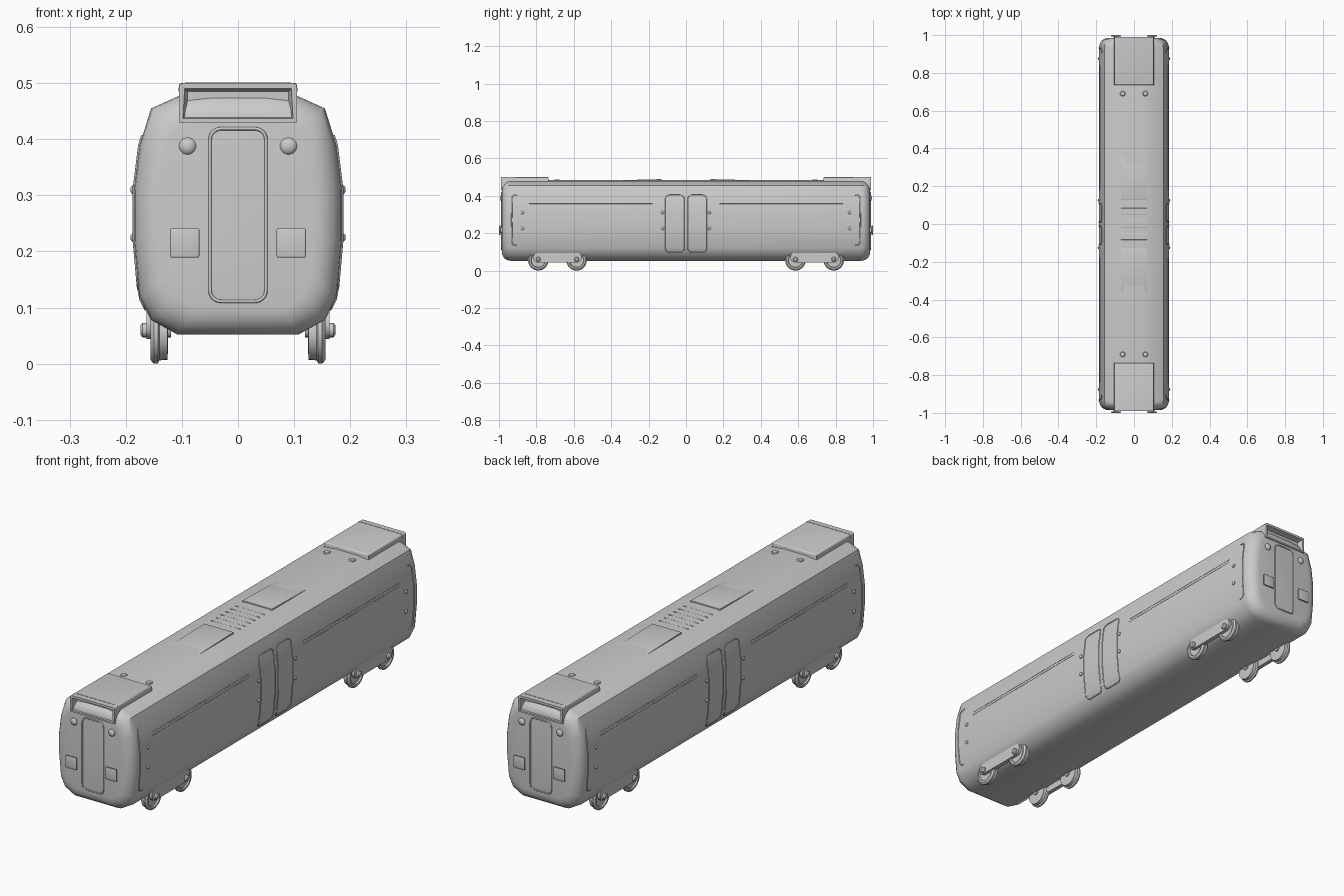
import bpy, bmesh, math
from mathutils import Vector, Matrix

if "Cube" in bpy.data.objects:
    bpy.data.objects.remove(bpy.data.objects["Cube"], do_unlink=True)

grey = bpy.data.materials.new("plain grey")
COLOUR = (0.6, 0.6, 0.6, 1)
grey.diffuse_color = COLOUR
grey.use_nodes = True
grey.node_tree.nodes["Principled BSDF"].inputs["Base Color"].default_value = COLOUR

END = 0.985   # half length of the shell
# half cross-section of the shell, bottom to top
SECTION = [(0.108, 0.052), (0.155, 0.078), (0.176, 0.12), (0.185, 0.22), (0.185, 0.31),
           (0.175, 0.39), (0.155, 0.455), (0.104, 0.478), (0.05, 0.484)]


def finish(name, bm, angle=35):
    bmesh.ops.recalc_face_normals(bm, faces=bm.faces)
    mesh = bpy.data.meshes.new(name)
    bm.to_mesh(mesh)
    bm.free()
    mesh.materials.append(grey)
    obj = bpy.data.objects.new(name, mesh)
    bpy.context.collection.objects.link(obj)
    bpy.ops.object.select_all(action='DESELECT')
    obj.select_set(True)
    bpy.context.view_layer.objects.active = obj
    bpy.ops.object.shade_smooth_by_angle(angle=math.radians(angle))
    return obj


def loft(name, rings, angle=35):
    """Skin closed rings of points and cap both ends."""
    bm = bmesh.new()
    loops = [[bm.verts.new(p) for p in ring] for ring in rings]
    n = len(loops[0])
    for a, b in zip(loops, loops[1:]):
        for i in range(n):
            bm.faces.new((a[i], a[(i + 1) % n], b[(i + 1) % n], b[i]))
    bm.faces.new(loops[0])
    bm.faces.new(loops[-1])
    return finish(name, bm, angle)


def lathe(name, profile, loc, axis, seg=24):
    """Revolve (radius, height) pairs round an axis."""
    turn = Vector(axis).to_track_quat('Z', 'Y')
    rings = []
    for r, h in profile:
        rings.append([Vector(loc) + turn @ Vector((r * math.cos(math.tau * i / seg),
                                                   r * math.sin(math.tau * i / seg), h))
                      for i in range(seg)])
    return loft(name, rings)


def box(name, lo, hi, bevel=0.0):
    bm = bmesh.new()
    lo, hi = Vector(lo), Vector(hi)
    size = Vector(abs(v) for v in hi - lo)
    bmesh.ops.create_cube(bm, size=1, matrix=Matrix.Translation((lo + hi) / 2) @ Matrix.Diagonal((*size, 1)))
    if bevel:
        bmesh.ops.bevel(bm, geom=bm.edges[:], offset=bevel, segments=3, profile=0.5, affect='EDGES')
    return finish(name, bm)


def outline(cu, cv, hu, hv, r, steps=5):
    """Rounded rectangle in a plane."""
    pts = []
    for k, (su, sv) in enumerate(((1, 1), (-1, 1), (-1, -1), (1, -1))):
        for i in range(steps + 1):
            a = math.pi / 2 * (k + i / steps)
            pts.append((cu + su * (hu - r) + r * math.cos(a), cv + sv * (hv - r) + r * math.sin(a)))
    return pts


def bead(name, points, radius=0.0022, closed=False):
    """Thin raised line along points."""
    curve = bpy.data.curves.new(name, 'CURVE')
    curve.dimensions = '3D'
    curve.bevel_depth = radius
    curve.bevel_resolution = 2
    spline = curve.splines.new('POLY')
    spline.points.add(len(points) - 1)
    for p, co in zip(spline.points, points):
        p.co = (*co, 1)
    spline.use_cyclic_u = closed
    curve.materials.append(grey)
    obj = bpy.data.objects.new(name, curve)
    bpy.context.collection.objects.link(obj)


def side_x(z):
    """Half width of the shell at a height."""
    for (x0, z0), (x1, z1) in zip(SECTION, SECTION[1:]):
        if z0 <= z <= z1:
            return x0 + (x1 - x0) * (z - z0) / (z1 - z0)
    return SECTION[0][0]


def on_side(s, pts):
    """Lay (y, z) points on the curved side, splitting long steps."""
    out = []
    for (y0, z0), (y1, z1) in zip(pts, pts[1:]):
        n = max(1, math.ceil(abs(z1 - z0) / 0.02))
        for i in range(n):
            y, z = y0 + (y1 - y0) * i / n, z0 + (z1 - z0) * i / n
            out.append((s * side_x(z), y, z))
    out.append((s * side_x(pts[-1][1]), *pts[-1]))
    return out


# shell with rounded ends
full = SECTION + [(-x, z) for x, z in reversed(SECTION)]
stations = []
for i in range(7):
    a = math.pi / 2 * i / 6
    stations.append((END - 0.05 * (1 - math.sin(math.pi / 2 - a)), math.sin(math.pi / 2 - a), 1 - math.cos(math.pi / 2 - a)))
rings = [(-y, inset) for y, _, inset in stations] + [(y, inset) for y, _, inset in reversed(stations)]
loft("shell", [[(x * (1 - 0.265 * t), y, 0.265 + (z - 0.265) * (1 - 0.225 * t)) for x, z in full]
               for y, t in rings], 38)

for s in (-1, 1):
    end = "front" if s < 0 else "back"

    # destination box with recessed window
    bm = bmesh.new()
    bmesh.ops.create_cube(bm, size=1, matrix=Matrix.Translation((0, s * 0.8625, 0.465))
                          @ Matrix.Diagonal((0.21, 0.255, 0.07, 1)))
    rear = [e for e in bm.edges if all(v.co.z > 0.48 for v in e.verts)
            and not all(abs(v.co.y) > 0.9 for v in e.verts)]
    bmesh.ops.bevel(bm, geom=rear, offset=0.007, segments=3, profile=0.5, affect='EDGES')
    bm.normal_update()
    face = [f for f in bm.faces if f.normal.y * s > 0.9 and f.calc_center_median().y * s > 0.95]
    bmesh.ops.inset_region(bm, faces=face, thickness=0.01)
    bmesh.ops.inset_region(bm, faces=face, thickness=0.011, depth=-0.025)
    finish(end + "_destination_box", bm)

    # end door lip
    door = [(x, s * END, z) for x, z in outline(0, 0.265, 0.05, 0.154, 0.02)]
    bead(end + "_end_door_lip", door, 0.003, True)

    for side in (-1, 1):
        tag = end + ("_left" if side > 0 else "_right")
        lathe(tag + "_lamp", [(0.015, -0.005), (0.015, 0.002), (0.012, 0.006), (0.007, 0.008), (0.001, 0.009)],
              (side * 0.09, s * END, 0.388), (0, s, 0))
        # buffer: stem and square pad
        lathe(tag + "_buffer_stem", [(0.014, -0.01), (0.014, 0.01)], (side * 0.095, s * END, 0.215), (0, s, 0), 16)
        box(tag + "_buffer_pad", (side * 0.069, s * 0.992, 0.189), (side * 0.121, s * 1.0, 0.241), 0.003)
        lathe(tag + "_roof_button", [(0.014, -0.01), (0.014, 0.004), (0.011, 0.007), (0.001, 0.008)],
              (side * 0.06, s * 0.69, 0.48), (0, 0, 1), 20)

        # bolts on the side
        for y in (0.125, 0.875):
            for z in (0.225, 0.31):
                lathe(tag + "_side_bolt", [(0.008, -0.005), (0.008, 0.003), (0.005, 0.006), (0.001, 0.007)],
                      (side * side_x(z), s * y, z), (side, 0, 0), 14)

        # raised lines: corner bracket, sliding door lip, trim
        bracket = [(s * y, z) for y, z in ((0.905, 0.405), (0.922, 0.402), (0.93, 0.39),
                                           (0.932, 0.27), (0.93, 0.15), (0.922, 0.138), (0.905, 0.135))]
        bead(tag + "_corner_bracket", on_side(side, bracket), 0.003)
        leaf = outline(s * 0.06, 0.25, 0.049, 0.153, 0.018)
        bead(tag + "_side_door_lip", on_side(side, leaf + leaf[:1]), 0.0025)
        for z in (0.345, 0.358):
            bead(tag + "_side_trim", on_side(side, [(s * 0.18, z), (s * 0.84, z)]), 0.001)

        # bogie wheels with flange and hub
        for y in (0.585, 0.79):
            lathe(tag + "_wheel", [(0.035, 0.125), (0.048, 0.126), (0.049, 0.14), (0.055, 0.143), (0.055, 0.15),
                                   (0.048, 0.156), (0.04, 0.156), (0.037, 0.15)],
                  (0, s * y, 0.055), (side, 0, 0), 32)
            lathe(tag + "_hub", [(0.013, 0.119), (0.013, 0.17), (0.008, 0.174)], (0, s * y, 0.06), (side, 0, 0), 16)
        # bogie side frame
        frame = outline(s * 0.6875, 0.07, 0.13, 0.026, 0.025, 6)
        loft(tag + "_bogie_frame", [[(side * x, y, z) for y, z in frame] for x in (0.145, 0.163)])

    # tilted roof hatch sinking into the roof
    hatch = box(end + "_roof_hatch", (-0.07, s * 0.13, 0.47), (0.07, s * 0.36, 0.484), 0.002)
    for v in hatch.data.vertices:
        if v.co.z > 0.478:
            v.co.z += 0.006 * (0.36 - abs(v.co.y)) / 0.23 - 0.001

# ventilation slats on the roof
for i in range(6):
    y = (i - 2.5) * 0.033
    bead("roof_slat", [(-0.07, y, 0.483), (0.07, y, 0.483)], 0.0016)
